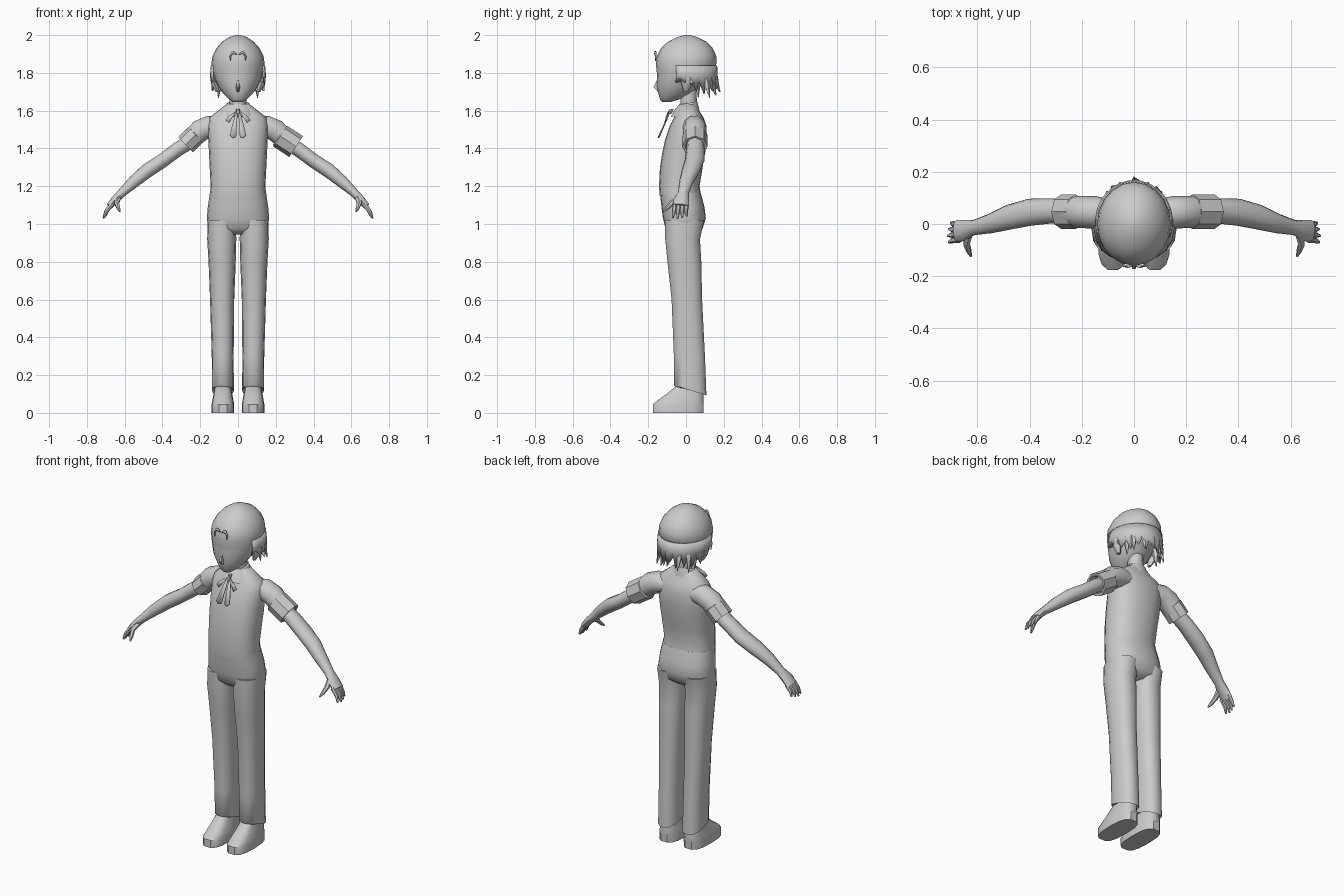
import bpy, bmesh, math
from mathutils import Vector

grey = bpy.data.materials.new("plain grey")
grey.diffuse_color = (0.6, 0.6, 0.6, 1)


def finish(name, bm, angle=50, solid=0):
    bmesh.ops.recalc_face_normals(bm, faces=bm.faces)
    me = bpy.data.meshes.new(name)
    bm.to_mesh(me)
    bm.free()
    me.materials.append(grey)
    ob = bpy.data.objects.new(name, me)
    bpy.context.collection.objects.link(ob)
    if solid:
        m = ob.modifiers.new("thickness", 'SOLIDIFY')
        m.thickness = solid
        m.offset = 0
    bpy.ops.object.select_all(action='DESELECT')
    ob.select_set(True)
    bpy.context.view_layer.objects.active = ob
    bpy.ops.object.shade_smooth_by_angle(angle=math.radians(angle))
    return ob


def skin(name, loops, angle=50):
    """Join rings of points into a closed tube."""
    bm = bmesh.new()
    rows = [[bm.verts.new(p) for p in loop] for loop in loops]
    n = len(rows[0])
    for a, b in zip(rows, rows[1:]):
        for i in range(n):
            j = (i + 1) % n
            bm.faces.new((a[i], a[j], b[j], b[i]))
    bm.faces.new(rows[0])
    bm.faces.new(rows[-1])
    return finish(name, bm, angle)


def stack(name, rings, n=16, power=1.0, angle=50, cx=0):
    """Rings: z, x centre, half width, front y, back y, tilt."""
    loops = []
    for z, x, rx, y0, y1, *tilt in rings:
        cy, ry, t = (y0 + y1) / 2, (y1 - y0) / 2, tilt[0] if tilt else 0
        loop = []
        for i in range(n):
            a = 2 * math.pi * i / n
            c, s = math.cos(a), math.sin(a)
            dx = rx * math.copysign(abs(c) ** power, c)
            dy = ry * math.copysign(abs(s) ** power, s)
            loop.append((x + dx, cy + dy, z + t * dy))
        loops.append(loop)
    return skin(name, loops, angle)


def tube(name, path, n=10, angle=50):
    """Path: x, y, z, radius along y, radius across."""
    pts = [Vector(p[:3]) for p in path]
    loops = []
    t = None
    for i, p in enumerate(path):
        d = pts[min(i + 1, len(pts) - 1)] - pts[max(i - 1, 0)]
        if t is None or d.dot(t) > 0:
            t = d.normalized()
        u = Vector((0, 1, 0))
        u = (u - t * t.dot(u)).normalized()
        v = t.cross(u)
        loops.append([pts[i] + u * p[3] * math.cos(2 * math.pi * k / n)
                      + v * p[4] * math.sin(2 * math.pi * k / n) for k in range(n)])
    return skin(name, loops, angle)


def plate(name, outline, thick=0.006):
    bm = bmesh.new()
    bm.faces.new([bm.verts.new(p) for p in outline])
    return finish(name, bm, 30, thick)


# Shirt body, with shoulders sloping up to the neck
stack("shirt", [(1.15, 0, .150, -.140, .080), (1.20, 0, .145, -.143, .072),
                (1.30, 0, .150, -.138, .088), (1.38, 0, .154, -.125, .102),
                (1.45, 0, .157, -.110, .108), (1.52, 0, .160, -.086, .108),
                (1.565, 0, .150, -.062, .092), (1.60, 0, .105, -.048, .070),
                (1.635, 0, .060, -.035, .058)], n=20, power=.85)
stack("collar", [(1.575, 0, .090, -.082, .075, .1), (1.61, 0, .080, -.062, .070, .1),
                 (1.64, 0, .058, -.040, .060, .2)], n=14, angle=30)
stack("neck", [(1.58, 0, .045, -.03, .06), (1.72, 0, .043, -.03, .055)], n=12)

# Trouser seat and legs
stack("trouser_seat", [(.945, 0, .125, -.075, .05), (.975, 0, .157, -.108, .088),
                       (1.03, 0, .165, -.122, .105), (1.09, 0, .160, -.130, .098),
                       (1.165, 0, .149, -.138, .078)], n=20, power=.85)
for s, side in ((1, "left"), (-1, "right")):
    stack(side + "_trouser_leg",
          [(.13, s * .08, .045, -.05, .09), (.12, s * .08, .058, -.065, .11, -.32),
           (.30, s * .081, .058, -.066, .102), (.60, s * .084, .064, -.078, .087),
           (.80, s * .084, .072, -.100, .083), (.92, s * .086, .077, -.112, .076),
           (1.02, s * .086, .075, -.115, .098)], n=14, power=.85)
    # Shoe: rounded sole outline drawn up into a sloping instep
    stack(side + "_shoe",
          [(0, s * .08, .060, -.178, .095), (.045, s * .08, .060, -.178, .096),
           (.065, s * .08, .056, -.155, .096), (.10, s * .08, .050, -.105, .094),
           (.145, s * .08, .042, -.050, .085)], n=14, power=.7, angle=40)

    # Sleeve and turned cuff, the left cuff slightly larger
    tube(side + "_sleeve", [(s * .09, .04, 1.515, .055, .050), (s * .15, .045, 1.515, .062, .062),
                            (s * .20, .046, 1.495, .062, .062), (s * .25, .047, 1.445, .060, .055)])
    x0, x1, r = (.220, .308, .066) if s > 0 else (.220, .278, .056)
    z0, z1 = (1.468, 1.410) if s > 0 else (1.475, 1.420)
    tube(side + "_cuff", [(s * x0, .047, z0, .06, r - .008), (s * (x0 + .004), .047, z0 - .003, .067, r),
                          (s * x1, .047, z1, .067, r),
                          (s * (x1 - .001), .047, z1 + .001, .052, r - .012),
                          (s * (x1 - .03), .047, z1 + .02, .045, .04)], n=8, angle=30)

    # Bare arm down to the palm
    tube(side + "_arm", [(s * .22, .05, 1.455, .042, .040), (s * .32, .050, 1.395, .048, .040),
                         (s * .40, .045, 1.335, .052, .039), (s * .48, .026, 1.283, .048, .040),
                         (s * .55, .002, 1.225, .038, .034), (s * .615, -.014, 1.165, .029, .024),
                         (s * .650, -.024, 1.130, .040, .022), (s * .680, -.028, 1.095, .043, .018)])
    # Four fingers, fanned slightly
    for k, name in enumerate(("index", "middle", "ring", "little")):
        y = -.060 + .021 * k
        d = (.004, .008, .004, -.004)[k]
        tube(f"{side}_{name}_finger",
             [(s * .668, y, 1.105, .012, .013), (s * (.695 + d / 2), y - .003, 1.068, .011, .011),
              (s * (.705 + d), y - .010 + .004 * k, 1.037 - d, .005, .005)], n=6)
    tube(side + "_thumb", [(s * .635, -.040, 1.135, .017, .016), (s * .642, -.078, 1.110, .014, .014),
                           (s * .632, -.105, 1.080, .011, .010), (s * .625, -.124, 1.065, .004, .004)], n=6)

# Head, from chin to crown
stack("head", [(1.645, 0, .025, -.125, -.085), (1.66, 0, .048, -.138, -.035),
               (1.69, 0, .078, -.146, .03), (1.73, 0, .106, -.155, .07),
               (1.78, 0, .126, -.154, .11), (1.81, 0, .135, -.155, .140),
               (1.85, 0, .141, -.160, .162), (1.89, 0, .135, -.154, .160),
               (1.93, 0, .115, -.133, .142), (1.965, 0, .084, -.096, .108),
               (1.99, 0, .046, -.045, .058), (2.0, 0, .012, -.01, .02)], n=20)
# Small wedge nose
stack("nose", [(1.700, 0, .010, -.152, -.12), (1.725, 0, .013, -.176, -.12),
               (1.765, 0, .006, -.155, -.12)], n=6, angle=60)

# Ears
for s, side in ((1, "left"), (-1, "right")):
    stack(side + "_ear", [(1.70, s * .108, .010, -.012, .012), (1.735, s * .122, .018, -.022, .028),
                          (1.785, s * .132, .014, -.028, .035), (1.81, s * .130, .006, -.015, .020)], n=8)

# Hair fringe around sides and back, with a jagged flared hem
bm = bmesh.new()
steps = 24
rows = []
for i in range(steps + 1):
    a = math.radians(-22 + 224 * i / steps)
    c, sn = math.cos(a), math.sin(a)
    back = max(sn, 0)
    tip = i % 2 == 0
    top = (.140 * c, .005 + .156 * sn, 1.84)
    mid = (.145 * c, .008 + .156 * sn, 1.785)
    if tip:
        k = .015 if i % 4 == 0 else 0
        low = ((.125 + k) * c, .012 + (.150 + k) * sn, 1.69 + k - .005 * back)
        if sn < 0:
            low = (.140 * c, .0 + .15 * sn, 1.75)
    else:
        low = (.122 * c, .010 + .135 * sn, 1.755)
    rows.append([bm.verts.new(p) for p in (top, mid, low)])
for a, b in zip(rows, rows[1:]):
    for k in range(2):
        bm.faces.new((a[k], b[k], b[k + 1], a[k + 1]))
finish("hair_fringe", bm, 40, .008)

# Loose hair spikes over the nape and behind the ears
for s in (1, -1):
    for k, (x, y, tx, ty, tz) in enumerate(((.098, .055, .103, .065, 1.668), (.085, .095, .105, .125, 1.668),
                                            (.045, .115, .055, .160, 1.680), (.118, .03, .144, .045, 1.745))):
        tube(f"hair_spike_{k}_{'left' if s > 0 else 'right'}",
             [(s * x, y, 1.79, .022, .022), (s * (x + tx) / 2, (y + ty) / 2, 1.745, .018, .016),
              (s * tx, ty, tz, .002, .002)], n=5, angle=30)
tube("hair_spike_nape", [(0, .11, 1.80, .025, .03), (0, .135, 1.76, .02, .022),
                         (0, .182, 1.70, .002, .002)], n=5, angle=30)

# Two small curled locks on the forehead
for s, side in ((1, "left"), (-1, "right")):
    plate(side + "_forelock", [(s * .004, -.160, 1.895), (s * .018, -.163, 1.915), (s * .034, -.160, 1.912),
                               (s * .044, -.158, 1.885), (s * .040, -.162, 1.862),
                               (s * .036, -.162, 1.890), (s * .024, -.166, 1.901)])

    # Neck ribbon: a loop and a longer tail on each side
    plate(side + "_ribbon_tail", [(s * .002, -.084, 1.595), (s * .012, -.084, 1.595),
                                  (s * .044, -.142, 1.470), (s * .028, -.148, 1.455), (s * .010, -.142, 1.460)])
    plate(side + "_ribbon_loop", [(s * .004, -.090, 1.600), (s * .052, -.104, 1.570), (s * .066, -.108, 1.550),
                                  (s * .048, -.112, 1.535)])
stack("ribbon_knot", [(1.582, 0, .010, -.098, -.075), (1.610, 0, .010, -.088, -.062)], n=6)
